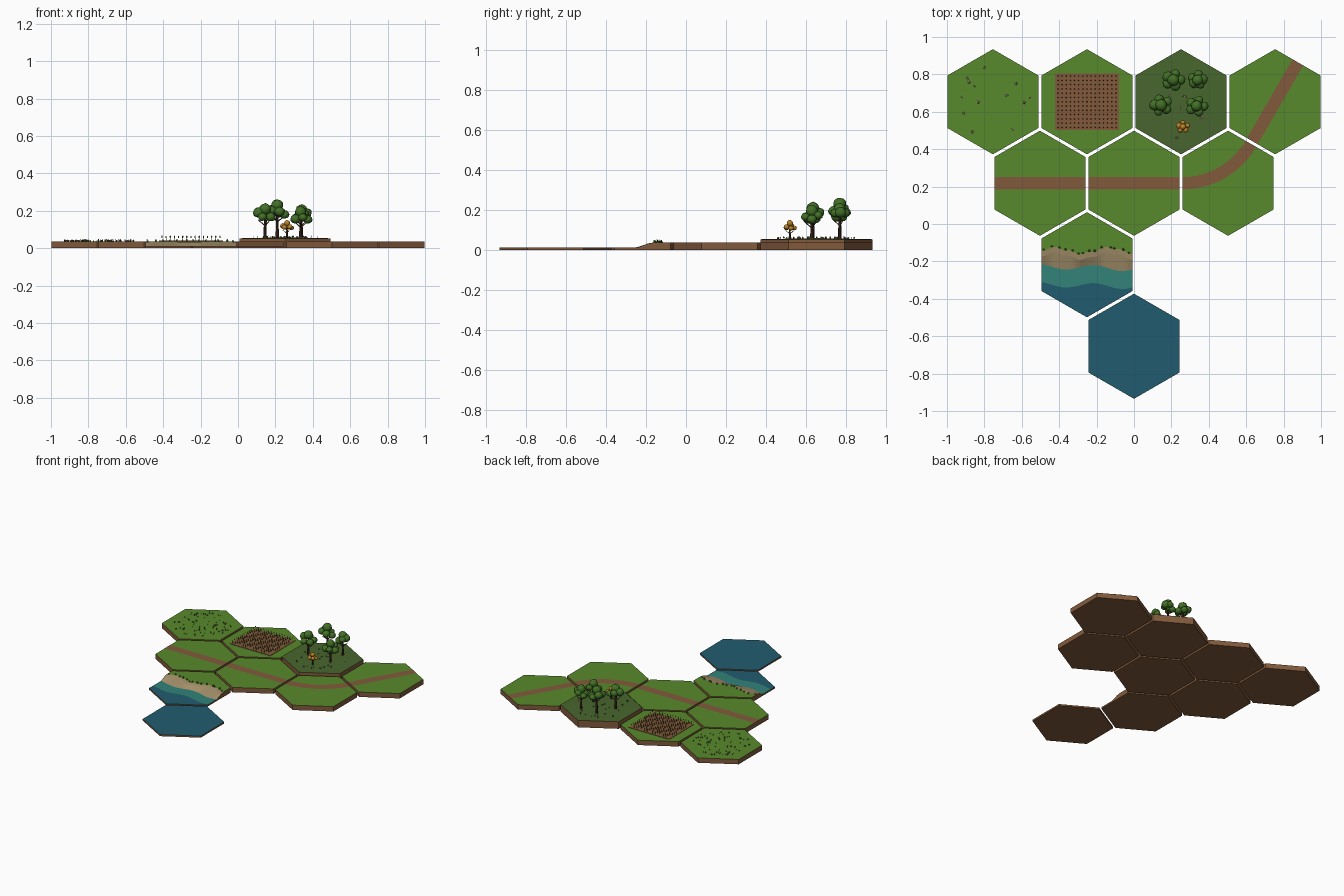
import bpy, bmesh, random
from math import sin, cos, pi, radians, sqrt
from mathutils import Vector, Matrix

random.seed(4)
cube = bpy.data.objects.get("Cube")
if cube:
    bpy.data.objects.remove(cube, do_unlink=True)

R, STEP, ROW = 0.281, 0.503, 0.4357      # tile radius and spacing
APO = R * sqrt(3) / 2
LAND, HILL, SEA = 0.037, 0.053, 0.012    # tile heights


def srgb(*c):
    return [((v / 255 + 0.055) / 1.055) ** 2.4 for v in c] + [1]


def material(name, *rgb):
    m = bpy.data.materials.new(name)
    m.use_nodes = True
    m.diffuse_color = srgb(*rgb)
    m.node_tree.nodes["Principled BSDF"].inputs["Base Color"].default_value = srgb(*rgb)
    return m


GRASS = material("grass green", 88, 138, 44)
FLOOR = material("forest floor green", 72, 102, 46)
EARTH = material("earth brown", 130, 90, 60)
BARK = material("dark bark", 70, 48, 32)
SAND = material("sand", 164, 144, 106)
SHALLOW = material("shallow water", 50, 130, 122)
DEEP = material("deep water", 33, 92, 110)
LEAF = material("leaf green", 66, 112, 38)
GOLD = material("autumn gold", 186, 132, 40)
STONE = material("stone", 128, 108, 100)


def finish(bm, name, mats, smooth=False):
    me = bpy.data.meshes.new(name)
    bm.to_mesh(me)
    bm.free()
    for m in mats:
        me.materials.append(m)
    ob = bpy.data.objects.new(name, me)
    bpy.context.collection.objects.link(ob)
    if smooth:
        me.shade_smooth()
    return ob


def centre(col, row):
    return Vector((col * STEP, (1.5 - row) * ROW, 0))


def hexagon(c, r, z):
    return [Vector((c.x + r * sin(k * pi / 3), c.y + r * cos(k * pi / 3), z)) for k in range(6)][::-1]


def tile(name, c, height, top, dome=0):
    bm = bmesh.new()
    low = [bm.verts.new(p) for p in hexagon(c, R, 0)]
    high = [bm.verts.new(p) for p in hexagon(c, R, height)]
    bm.faces.new(low[::-1])
    for k in range(6):
        j = (k + 1) % 6
        bm.faces.new((low[k], low[j], high[j], high[k]))
    # the top is fanned so that it can rise slightly
    mid = bm.verts.new((c.x, c.y, height + dome))
    for k in range(6):
        bm.faces.new((high[k], high[(k + 1) % 6], mid)).material_index = 1
    return finish(bm, name, [EARTH, top])


# Plain tiles
tile("meadow_tile", centre(-1.5, 0), LAND, GRASS)
tile("field_tile", centre(-0.5, 0), LAND, GRASS)
tile("forest_tile", centre(0.5, 0), HILL, FLOOR, 0.006)
tile("road_end_tile", centre(1.5, 0), LAND, GRASS)
for i, side in enumerate(("left", "middle", "curve")):
    tile("road_tile_" + side, centre(i - 1, 1), LAND, GRASS)
tile("sea_tile", centre(0, 3), SEA, DEEP)


# Road strips, swept along a centre line
def road(name, path, width=0.066):
    bm = bmesh.new()
    pairs = []
    for p, heading in path:
        n = Vector((-sin(heading), cos(heading), 0)) * width / 2
        pairs.append([bm.verts.new(p + n * s + Vector((0, 0, LAND + 0.0012))) for s in (1, -1)])
    for a, b in zip(pairs, pairs[1:]):
        bm.faces.new((a[0], a[1], b[1], b[0]))
    finish(bm, name, [EARTH])


def straight(c, heading):
    d = Vector((cos(heading), sin(heading), 0)) * APO
    return [(c - d, heading), (c + d, heading)]


bend = APO * sqrt(3)
pivot = centre(1, 1) + Vector((-APO, bend, 0))
road("road_left", straight(centre(-1, 1), 0))
road("road_middle", straight(centre(0, 1), 0))
road("road_end", straight(centre(1.5, 0), pi / 3))
road("road_curve", [(pivot + bend * Vector((sin(a), -cos(a), 0)), a)
                    for a in (radians(5 * k) for k in range(13))])


# Coast tile: wavy bands clipped to the hexagon, then walled down to the base
def grass_edge(x):
    return -0.142 + 0.016 * sin(22 * x + 4.6) + 0.005 * sin(70 * x)


def wave(x):
    return 0.016 * sin(20 * x + 5.8) + 0.006 * sin(11 * x)


coast = centre(-0.5, 2)
bm = bmesh.new()
lines = []
for i in range(29):
    x = coast.x - 0.26 + 0.52 * i / 28
    shore = -0.232 + wave(x)
    ys = [(0.1, LAND), (grass_edge(x), LAND), (grass_edge(x) - 0.03, LAND - 0.005),
          (shore, SEA), (-0.328 + wave(x), SEA), (-0.52, SEA)]
    lines.append([bm.verts.new((x, y, z)) for y, z in ys])
for a, b in zip(lines, lines[1:]):
    for k, band in enumerate((1, 2, 2, 3, 4)):
        bm.faces.new((a[k], a[k + 1], b[k + 1], b[k])).material_index = band
for k in range(6):
    n = Vector((cos(k * pi / 3), sin(k * pi / 3), 0))
    bmesh.ops.bisect_plane(bm, geom=bm.verts[:] + bm.edges[:] + bm.faces[:], dist=1e-6,
                           plane_co=coast + n * APO, plane_no=n, clear_outer=True)
rim = [e for e in bm.edges if e.is_boundary]
walls = bmesh.ops.extrude_edge_only(bm, edges=rim)["geom"]
for v in walls:
    if isinstance(v, bmesh.types.BMVert):
        v.co.z = 0
for f in walls:
    if isinstance(f, bmesh.types.BMFace):
        f.material_index = 0
bm.faces.new([bm.verts.new(p) for p in hexagon(coast, R, 0)][::-1])
bmesh.ops.remove_doubles(bm, verts=bm.verts, dist=1e-5)
bmesh.ops.recalc_face_normals(bm, faces=bm.faces)
finish(bm, "coast_tile", [EARTH, GRASS, SAND, SHALLOW, DEEP])


# Small scattered things
def blob(bm, p, r, squash=1, detail=1, mat=0):
    m = Matrix.Translation(p) @ Matrix.Rotation(random.uniform(0, pi), 4, "Z") @ Matrix.Diagonal((1, 1, squash, 1))
    for v in bmesh.ops.create_icosphere(bm, subdivisions=detail, radius=r, matrix=m)["verts"]:
        for f in v.link_faces:
            f.material_index = mat


def tuft(bm, p, h, mat=0):
    for k in range(3):
        a = random.uniform(0, 2 * pi)
        d = Vector((cos(a), sin(a), 0)) * h * 0.25
        f = bm.faces.new([bm.verts.new(q) for q in (p - d, p + d, p + d * 1.4 + Vector((0, 0, h)))])
        f.material_index = mat


def scatter(name, c, z, tufts, stones):
    bm = bmesh.new()
    for i in range(tufts + stones):
        a, d = random.uniform(0, 2 * pi), 0.2 * sqrt(random.random())
        p = c + Vector((d * cos(a), d * sin(a), z))
        if i < tufts:
            tuft(bm, p, random.uniform(0.008, 0.014))
        else:
            blob(bm, p + Vector((0, 0, 0.003)), random.uniform(0.006, 0.009), 0.7, mat=1)
    finish(bm, name, [LEAF, STONE])


scatter("meadow_tufts_and_stones", centre(-1.5, 0), LAND, 60, 13)
scatter("forest_tufts_and_stones", centre(0.5, 0), HILL + 0.003, 25, 10)

bm = bmesh.new()
for i in range(14):
    x = coast.x - 0.225 + 0.45 * i / 13 + random.uniform(-0.01, 0.01)
    p = Vector((x, grass_edge(x) + 0.004, LAND))
    blob(bm, p, random.uniform(0.006, 0.01))
    tuft(bm, p, 0.014)
finish(bm, "shore_bushes", [LEAF])

# Ploughed field with rows of crops
field = centre(-0.5, 0)
bm = bmesh.new()
bmesh.ops.create_cube(bm, size=1, matrix=Matrix.Translation((field.x, field.y, LAND))
                      @ Matrix.Diagonal((0.34, 0.30, 0.006, 1)))
finish(bm, "field_soil", [EARTH])
bm = bmesh.new()
for i in range(15):
    for j in range(13):
        p = Vector((field.x - 0.155 + 0.31 * i / 14, field.y - 0.137 + 0.274 * j / 12, LAND + 0.003))
        tip = p + Vector((0, 0, random.uniform(0.018, 0.024)))
        bmesh.ops.create_cone(bm, segments=3, radius1=0.0012, radius2=0.0012, depth=tip.z - p.z,
                              matrix=Matrix.Translation((p + tip) / 2))
        blob(bm, tip, 0.0036, 1.2, mat=random.choice((1, 2, 2)))
finish(bm, "field_crops", [LEAF, GOLD, EARTH])


# Trees: tapered trunk, branches and a crown of leaf clumps
def tree(name, x, y, low, high, width, leaf):
    bm = bmesh.new()
    top = (low + high) / 2
    bmesh.ops.create_cone(bm, segments=8, radius1=width * 0.07, radius2=width * 0.04, cap_ends=True,
                          depth=top - HILL, matrix=Matrix.Translation((x, y, (top + HILL) / 2)))
    for k in range(3):
        a = k * 2.1 + x * 20
        d = Vector((cos(a) * width * 0.3, sin(a) * width * 0.3, (high - low) * 0.3))
        base = Vector((x, y, low - 0.015))
        turn = d.to_track_quat("Z", "Y").to_matrix().to_4x4()
        bmesh.ops.create_cone(bm, segments=5, radius1=width * 0.03, radius2=width * 0.015,
                              depth=d.length, matrix=Matrix.Translation(base + d / 2) @ turn)
    finish(bm, name + "_trunk", [BARK])
    bm = bmesh.new()
    span = high - low
    r = span * 0.3
    blob(bm, Vector((x, y, high - r)), r, 1, 2)
    for k in range(5):
        a = k * 2 * pi / 5 + x * 30
        s = r * random.uniform(0.75, 1)
        reach = width / 2 - s
        blob(bm, Vector((x + reach * cos(a), y + reach * sin(a) * 0.85,
                         low + s + span * random.uniform(0, 0.25))), s, 0.9, 2)
    for v in bm.verts:
        v.co += Vector([random.uniform(-1, 1) for _ in range(3)]) * r * 0.06
    finish(bm, name + "_crown", [leaf], True)


tree("back_tall_tree", 0.21, 0.77, 0.155, 0.262, 0.13, LEAF)
tree("back_small_tree", 0.34, 0.77, 0.135, 0.235, 0.11, LEAF)
tree("front_left_tree", 0.145, 0.635, 0.135, 0.24, 0.13, LEAF)
tree("front_right_tree", 0.335, 0.63, 0.125, 0.225, 0.125, LEAF)
tree("autumn_tree", 0.262, 0.52, 0.095, 0.15, 0.078, GOLD)
